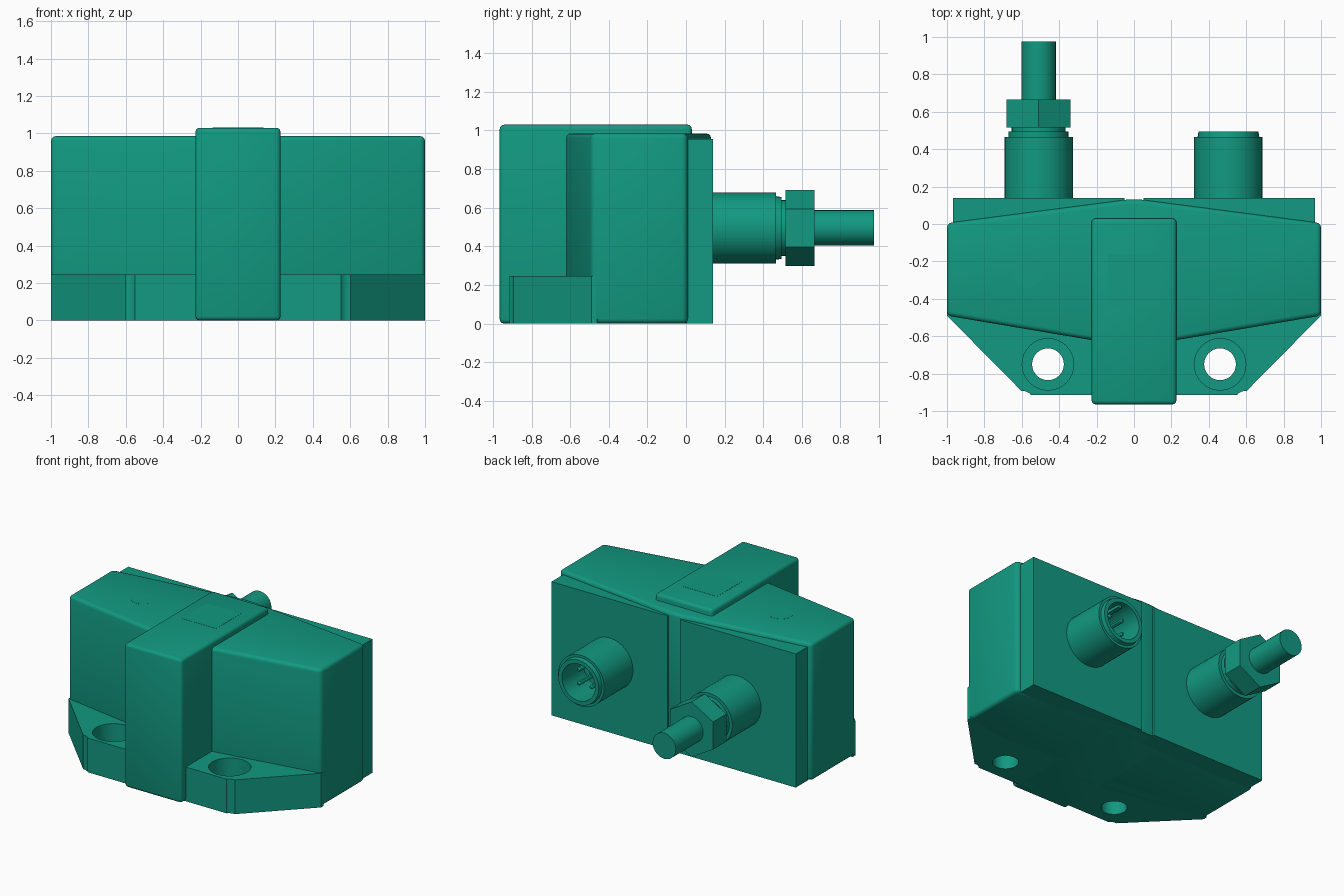
import bpy, bmesh, math
from mathutils import Vector

if "Cube" in bpy.data.objects:
    bpy.data.objects.remove(bpy.data.objects["Cube"], do_unlink=True)

teal = bpy.data.materials.new("teal_plastic")
teal.use_nodes = True
TEAL = (0.006, 0.32, 0.22, 1)
teal.diffuse_color = TEAL
teal.node_tree.nodes["Principled BSDF"].inputs["Base Color"].default_value = TEAL

AXIS_Z = 0.495      # height of both connectors
CONN_X = 0.51       # sideways position of both connectors


def finish(name, bm, bevel=0.0):
    """Turn a bmesh into a coloured, smooth-shaded object."""
    bmesh.ops.recalc_face_normals(bm, faces=bm.faces)
    mesh = bpy.data.meshes.new(name)
    bm.to_mesh(mesh)
    bm.free()
    mesh.materials.append(teal)
    ob = bpy.data.objects.new(name, mesh)
    bpy.context.collection.objects.link(ob)
    bpy.ops.object.select_all(action='DESELECT')
    ob.select_set(True)
    bpy.context.view_layer.objects.active = ob
    if bevel:
        mod = ob.modifiers.new("rounded_edges", 'BEVEL')
        mod.width = bevel
        mod.segments = 3
        mod.limit_method = 'ANGLE'
        mod.angle_limit = math.radians(40)
        bpy.ops.object.modifier_apply(modifier=mod.name)
    bpy.ops.object.shade_smooth_by_angle(angle=math.radians(30))
    return ob


def prism(outline, z0, z1):
    """Extrude a plan outline upward."""
    bm = bmesh.new()
    face = bm.faces.new([bm.verts.new((x, y, z0)) for x, y in outline])
    top = bmesh.ops.extrude_face_region(bm, geom=[face])["geom"]
    verts = [v for v in top if isinstance(v, bmesh.types.BMVert)]
    bmesh.ops.translate(bm, verts=verts, vec=(0, 0, z1 - z0))
    return bm


def box(x0, x1, y0, y1, z0, z1):
    return prism([(x0, y0), (x1, y0), (x1, y1), (x0, y1)], z0, z1)


def mirrored(half):
    """Complete a right-half outline across x = 0."""
    return half + [(-x, y) for x, y in reversed(half)]


def lathe(profile, origin, axis='y', sides=32):
    """Revolve (radius, distance) pairs about an axis; ends are capped."""
    bm = bmesh.new()
    rings = []
    for r, d in profile:
        ring = []
        for i in range(sides):
            a = 2 * math.pi * i / sides
            u, v = r * math.sin(a), r * math.cos(a)
            p = Vector((u, d, v)) if axis == 'y' else Vector((u, v, d))
            ring.append(bm.verts.new(p + Vector(origin)))
        rings.append(ring)
    for a, b in zip(rings, rings[1:]):
        for i in range(sides):
            j = (i + 1) % sides
            bm.faces.new((a[i], a[j], b[j], b[i]))
    bm.faces.new(rings[0])
    bm.faces.new(rings[-1])
    return bm


# Housing with tapered front and back
finish("housing", prism(mirrored(
    [(0.04, -0.635), (0.23, -0.62), (1, -0.49), (1, 0.005), (0.04, 0.13)]),
    0, 0.985), 0.025)

# Central raised band
finish("center_band", box(-0.227, 0.227, -0.965, 0.03, 0, 1.03), 0.022)

# Two back panels with a groove between them
for side, name in ((1, "left"), (-1, "right")):
    xs = sorted((side * 0.05, side * 0.968))
    finish(name + "_back_panel", box(*xs, 0.003, 0.14, 0, 0.957))
finish("groove_floor", box(-0.06, 0.06, 0, 0.125, 0, 0.957))

# Mounting flange with rounded front corners
bm = prism(mirrored([(0.58, -0.915), (1, -0.49), (1, -0.46), (0.9, -0.4)]), 0, 0.245)
corners = [e for e in bm.edges
           if all(v.co.y < -0.8 for v in e.verts)
           and abs(e.verts[0].co.z - e.verts[1].co.z) > 0.1]
bmesh.ops.bevel(bm, geom=corners, offset=0.03, segments=3, affect='EDGES')
flange = finish("mounting_flange", bm)

# Counterbored screw holes
for side in (1, -1):
    cutter = finish("hole_cutter", lathe(
        [(0.085, -0.1), (0.085, 0.1), (0.138, 0.1), (0.138, 0.4)],
        (side * 0.46, -0.75, 0), 'z'))
    cutter.hide_render = True
    mod = flange.modifiers.new("hole", 'BOOLEAN')
    mod.operation = 'DIFFERENCE'
    mod.solver = 'EXACT'
    mod.object = cutter
    bpy.context.view_layer.objects.active = flange
    bpy.ops.object.modifier_apply(modifier=mod.name)
    bpy.data.objects.remove(cutter, do_unlink=True)
bpy.ops.object.select_all(action='DESELECT')
flange.select_set(True)
bpy.ops.object.shade_smooth_by_angle(angle=math.radians(30))

# Cable outlet: collar, stepped neck, hexagonal nut and cable
outlet = (-CONN_X, 0, AXIS_Z)
finish("cable_collar", lathe(
    [(0.183, 0.13), (0.183, 0.465), (0.16, 0.465), (0.16, 0.495),
     (0.145, 0.495), (0.145, 0.53)], outlet))
finish("cable_nut", lathe([(0.197, 0.515), (0.197, 0.665)], outlet, sides=6))
finish("cable", lathe([(0.092, 0.6), (0.092, 0.975)], outlet))

# Hollow plug socket with contact pins
socket = (CONN_X - 0.005, 0, AXIS_Z)
finish("socket_shell", lathe(
    [(0.183, 0.13), (0.183, 0.465), (0.165, 0.465), (0.16, 0.495),
     (0.132, 0.495), (0.132, 0.25)], socket))
for i in range(4):
    a = math.radians(45 + 90 * i)
    pin = (socket[0] + 0.07 * math.cos(a), 0, AXIS_Z + 0.07 * math.sin(a))
    finish("contact_pin", lathe(
        [(0.014, 0.24), (0.014, 0.42), (0.008, 0.43)], pin, sides=12))
finish("socket_key", box(socket[0] - 0.015, socket[0] + 0.015, 0.24, 0.46,
                         AXIS_Z + 0.11, AXIS_Z + 0.14))

# Flush window on the band and round indicator on the housing top
finish("band_window", box(-0.135, 0.135, -0.44, -0.16, 1.02, 1.031))
finish("indicator", lathe([(0.08, 0.97), (0.08, 0.986)], (-0.57, -0.26, 0), 'z'))
